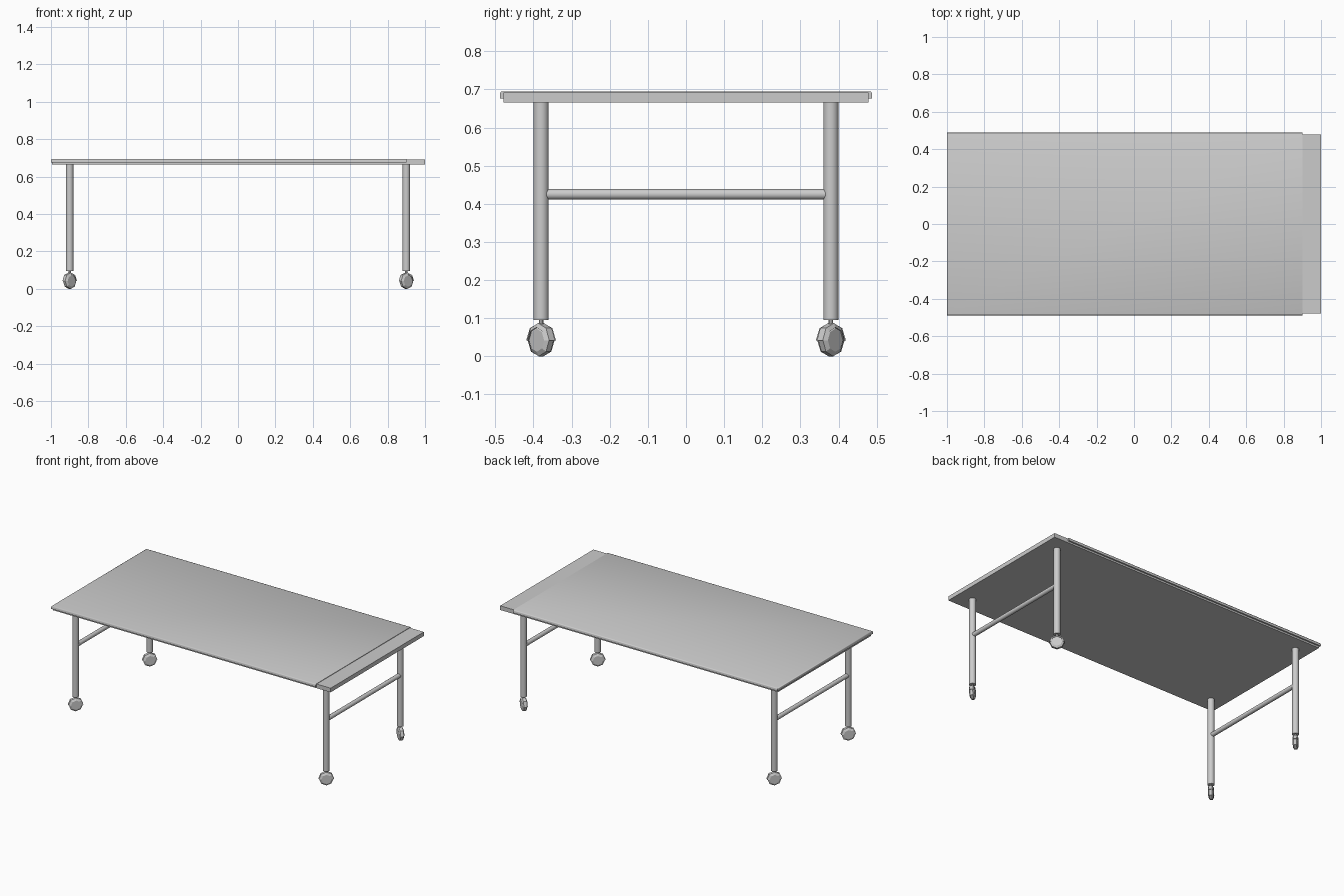
import bpy, bmesh, math
from mathutils import Matrix, Vector

if "Cube" in bpy.data.objects:
    bpy.data.objects.remove(bpy.data.objects["Cube"])


def make_object(name, bm, smooth=None):
    bmesh.ops.recalc_face_normals(bm, faces=bm.faces)
    mesh = bpy.data.meshes.new(name)
    bm.to_mesh(mesh)
    bm.free()
    ob = bpy.data.objects.new(name, mesh)
    bpy.context.collection.objects.link(ob)
    if smooth:
        bpy.ops.object.select_all(action='DESELECT')
        bpy.context.view_layer.objects.active = ob
        ob.select_set(True)
        bpy.ops.object.shade_smooth_by_angle(angle=math.radians(smooth))
    return ob


def box(lo, hi):
    bm = bmesh.new()
    lo, hi = Vector(lo), Vector(hi)
    bmesh.ops.create_cube(bm, size=1, matrix=Matrix.Translation((lo + hi) / 2)
                          @ Matrix.Diagonal((*(hi - lo), 1)))
    return bm


def rod(name, a, b, r1, r2, sides):
    bm = bmesh.new()
    a, b = Vector(a), Vector(b)
    d = b - a
    bmesh.ops.create_cone(bm, cap_ends=True, segments=sides, radius1=r1, radius2=r2, depth=d.length,
                          matrix=Matrix.Translation((a + b) / 2)
                          @ d.to_track_quat('Z', 'Y').to_matrix().to_4x4())
    return make_object(name, bm, 40)


def lathe(name, profile, angles, closed, matrix):
    """Sweep (axial, radius) points around the local x axis."""
    bm = bmesh.new()
    rings = [[bm.verts.new((x, r * math.cos(t), r * math.sin(t))) for x, r in profile] for t in angles]
    n, m = len(rings), len(profile)
    for i in range(n if closed else n - 1):
        p, q = rings[i], rings[(i + 1) % n]
        # an open sweep joins last profile point to first (solid shell)
        for j in range(m - 1 if closed else m):
            k = (j + 1) % m
            bm.faces.new((p[j], p[k], q[k], q[j]))
    if closed:
        bm.faces.new([r[0] for r in rings])
        bm.faces.new([r[-1] for r in rings])
    else:
        bm.faces.new(rings[0])
        bm.faces.new(rings[-1])
    bm.transform(matrix)
    return make_object(name, bm)


# Core board, visible as a bare strip at the right end
make_object("table_core", box((-0.995, -0.478, 0.665), (1.0, 0.478, 0.692)))

# Top cover with rounded upper edges, open at the right end
bm = box((-1.0, -0.488, 0.676), (0.9, 0.488, 0.695))
edges = [e for e in bm.edges
         if all(v.co.z > 0.69 for v in e.verts) and not all(v.co.x > 0.8 for v in e.verts)]
bmesh.ops.bevel(bm, geom=edges, offset=0.006, segments=2, profile=0.5, affect='EDGES')
make_object("table_cover", bm, 50)

# Caster parts: faceted wheel and the half hood over it
WHEEL = [(-0.015, 0.030), (-0.008, 0.042), (0.008, 0.042), (0.015, 0.030)]
HOOD = [(-0.016, 0.034), (-0.010, 0.045), (0.010, 0.045), (0.016, 0.034),
        (0.012, 0.034), (0.008, 0.041), (-0.008, 0.041), (-0.012, 0.034)]
full = [math.tau * i / 8 for i in range(8)]
half = [math.pi * i / 4 for i in range(5)]

# Legs, each with a caster swivelled to its own heading (axle angle in degrees)
for name, x, y, heading in (("front_left", -0.9, -0.38, -45), ("front_right", 0.9, -0.38, -50),
                            ("back_left", -0.9, 0.38, -44), ("back_right", 0.9, 0.38, 50)):
    rod(name + "_leg", (x, y, 0.095), (x, y, 0.668), 0.02, 0.02, 20)
    rod(name + "_caster_stem", (x, y, 0.078), (x, y, 0.1), 0.006, 0.006, 8)
    place = Matrix.Translation((x, y, 0.042)) @ Matrix.Rotation(math.radians(heading), 4, 'Z')
    lathe(name + "_wheel", WHEEL, full, True, place)
    lathe(name + "_wheel_hood", HOOD, half, False, place)

# Cross rails between the legs at each end
for name, x in (("left", -0.9), ("right", 0.9)):
    rod(name + "_rail", (x, -0.368, 0.425), (x, 0.368, 0.425), 0.014, 0.014, 16)
